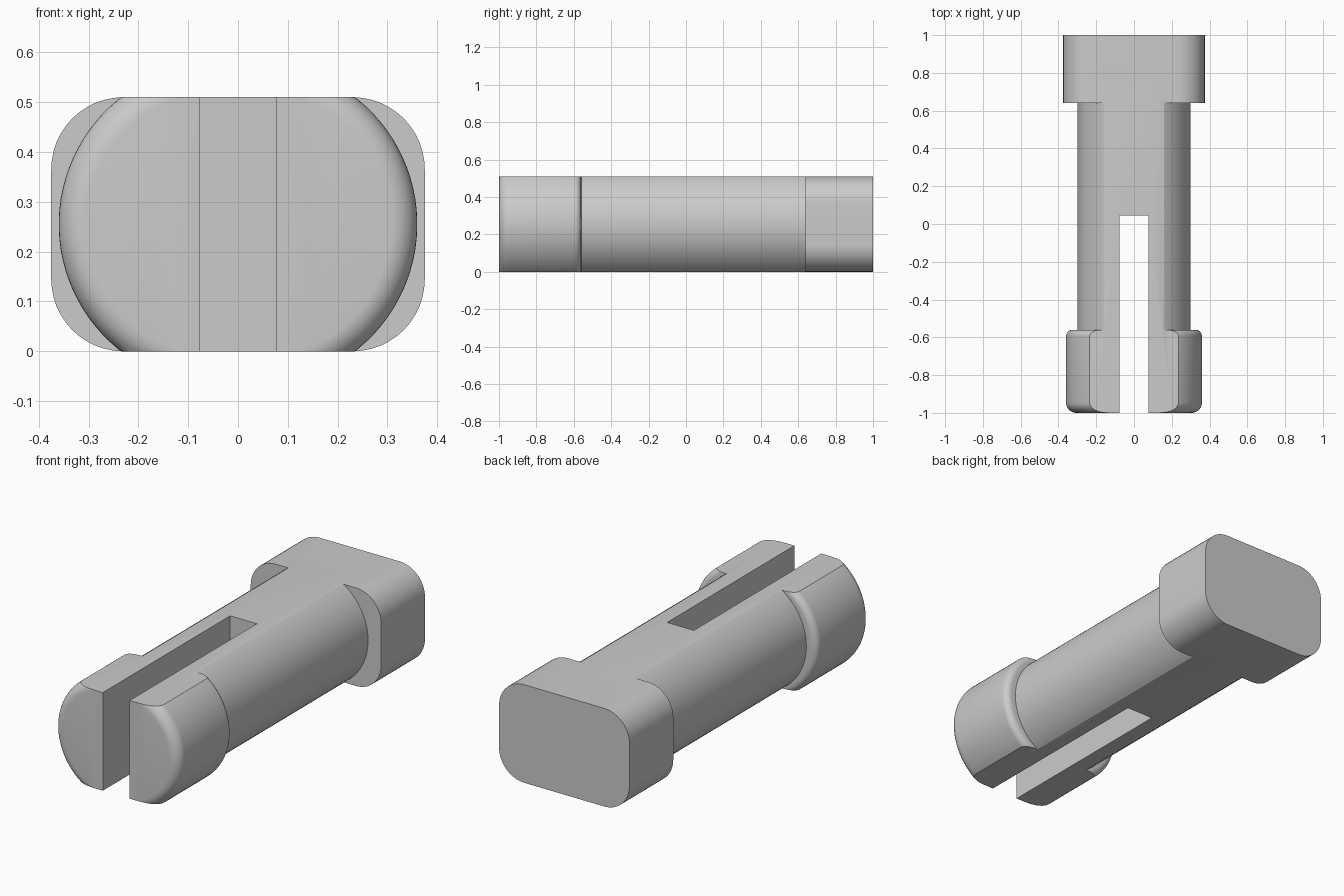
import bpy, bmesh
from math import sin, cos, pi, radians

if "Cube" in bpy.data.objects:
    bpy.data.objects.remove(bpy.data.objects["Cube"], do_unlink=True)

HEIGHT = 0.51
MID = HEIGHT / 2

grey = bpy.data.materials.new("plain grey")
grey.use_nodes = True
colour = (0.6, 0.6, 0.6, 1)
grey.diffuse_color = colour
grey.node_tree.nodes["Principled BSDF"].inputs["Base Color"].default_value = colour


def finish(name, bm):
    bmesh.ops.recalc_face_normals(bm, faces=bm.faces)
    mesh = bpy.data.meshes.new(name)
    bm.to_mesh(mesh)
    bm.free()
    mesh.materials.append(grey)
    obj = bpy.data.objects.new(name, mesh)
    bpy.context.collection.objects.link(obj)
    return obj


def loft(bm, sections):
    """Join closed rings of points with quads and cap both ends."""
    rings = [[bm.verts.new(p) for p in ring] for ring in sections]
    for a, b in zip(rings, rings[1:]):
        for i in range(len(a)):
            j = (i + 1) % len(a)
            bm.faces.new((a[i], a[j], b[j], b[i]))
    bm.faces.new(rings[0])
    bm.faces.new(rings[-1])


def boolean(target, tool, operation):
    mod = target.modifiers.new(operation.title(), 'BOOLEAN')
    mod.operation, mod.solver, mod.object = operation, 'EXACT', tool
    bpy.context.view_layer.objects.active = target
    bpy.ops.object.modifier_apply(modifier=mod.name)
    bpy.data.objects.remove(tool, do_unlink=True)


# Round shaft with a rounded snap lip; each lip half is shifted outwards
def round_section(y, radius, shift=0.0, count=96):
    angles = [2 * pi * (i + 0.5) / count for i in range(count)]
    return [(radius * cos(a) + (shift if cos(a) > 0 else -shift), y,
             MID + radius * sin(a)) for a in angles]


LIP, SHIFT, STEPS = 0.323, 0.037, 8
quarter = [pi / 2 * i / STEPS for i in range(STEPS + 1)]
front, back = 0.055, 0.035
sections = [round_section(-1 + front * (1 - sin(a)), LIP - front * (1 - cos(a)), SHIFT)
            for a in reversed(quarter)]
sections += [round_section(-0.56 - back * (1 - sin(a)), LIP - back * (1 - cos(a)), SHIFT)
             for a in quarter]
sections += [round_section(y, 0.3) for y in (-0.56, 0.8)]
bm = bmesh.new()
loft(bm, sections)

# Flat top and underside
for z, direction in ((0, -1), (HEIGHT, 1)):
    cut = bmesh.ops.bisect_plane(bm, geom=bm.verts[:] + bm.edges[:] + bm.faces[:],
                                 plane_co=(0, 0, z), plane_no=(0, 0, direction),
                                 clear_outer=True)["geom_cut"]
    for v in cut:
        if isinstance(v, bmesh.types.BMVert):
            v.co.z = z
    bmesh.ops.edgeloop_fill(bm, edges=[e for e in cut if isinstance(e, bmesh.types.BMEdge)])
pin = finish("split_pin", bm)

# Head block with rounded corners
W, R = 0.375, 0.145
outline = []
for k, (sx, sz) in enumerate(((1, 1), (-1, 1), (-1, -1), (1, -1))):
    for i in range(13):
        a = pi / 2 * (k + i / 12)
        outline.append((sx * (W - R) + R * cos(a), MID + sz * (MID - R) + R * sin(a)))
bm = bmesh.new()
loft(bm, [[(x, y, min(max(z, 0), HEIGHT)) for x, z in outline] for y in (0.64, 1)])
boolean(pin, finish("head", bm), 'UNION')

# Slot that splits the shaft into two prongs
bm = bmesh.new()
bmesh.ops.create_cube(bm, size=1)
for v in bm.verts:
    v.co = (v.co.x * 0.154, 0.045 if v.co.y > 0 else -1.2, v.co.z * 2)
boolean(pin, finish("slot_cutter", bm), 'DIFFERENCE')

bpy.ops.object.select_all(action='DESELECT')
pin.select_set(True)
bpy.context.view_layer.objects.active = pin
bpy.ops.object.shade_smooth_by_angle(angle=radians(30))
